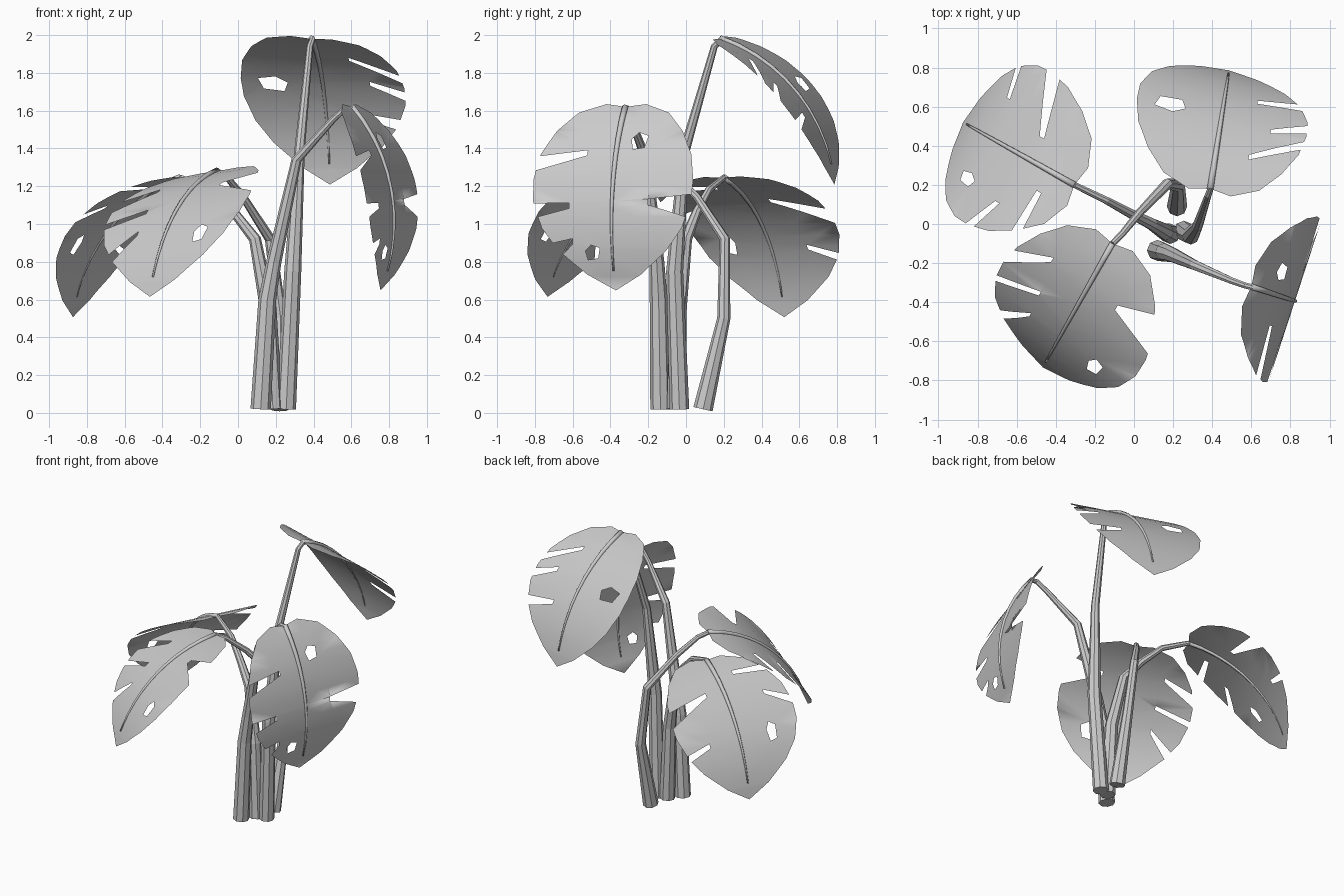
import bpy, bmesh, math
from mathutils import Vector
from mathutils.geometry import delaunay_2d_cdt

if "Cube" in bpy.data.objects:
    bpy.data.objects.remove(bpy.data.objects["Cube"])

LENGTH = 1.04
BEND = math.radians(65)
# half outline of a leaf: (distance from midrib, distance along midrib)
PROFILE = [(.11, -.02), (.25, .04), (.35, .16), (.42, .30), (.445, .44),
           (.44, .56), (.39, .70), (.30, .82), (.15, .95)]


def make_object(name, bm, smooth=False):
    me = bpy.data.meshes.new(name)
    for f in bm.faces:
        f.smooth = smooth
    bm.to_mesh(me)
    bm.free()
    ob = bpy.data.objects.new(name, me)
    bpy.context.collection.objects.link(ob)
    return ob


def tube(name, pts, radii, sides=8, smooth=False):
    pts = [Vector(p) for p in pts]
    bm = bmesh.new()
    rings, prev, side = [], None, None
    for i, p in enumerate(pts):
        a, b = pts[max(i - 1, 0)], pts[min(i + 1, len(pts) - 1)]
        t = (b - a).normalized()
        if prev is None:
            side = t.orthogonal().normalized()
        else:
            side = prev.rotation_difference(t) @ side
        other, prev = t.cross(side), t
        rings.append([bm.verts.new(p + radii[i] * (
            side * math.cos(2 * math.pi * k / sides) + other * math.sin(2 * math.pi * k / sides)))
            for k in range(sides)])
    for r, q in zip(rings, rings[1:]):
        for k in range(sides):
            n = (k + 1) % sides
            bm.faces.new((r[k], r[n], q[n], q[k]))
    bm.faces.new(rings[0][::-1])
    bm.faces.new(rings[-1])
    return make_object(name, bm, smooth)


def edge_at(s):
    for (u0, s0), (u1, s1) in zip(PROFILE, PROFILE[1:]):
        if s0 <= s <= s1:
            return u0 + (u1 - u0) * (s - s0) / (s1 - s0)
    return .1


def half_outline(sign, slots):
    # walk from base to tip, detouring inwards at each slot
    items = [(s, [(u, s)]) for u, s in PROFILE
             if not any(a <= s <= b for a, b, _, _ in slots)]
    for a, b, ui, si in slots:
        items.append((a, [(edge_at(a), a), (ui, si - .014), (ui, si + .016), (edge_at(b), b)]))
    items.sort(key=lambda i: i[0])
    return [Vector((sign * u, s)) for _, group in items for u, s in group]


def leaf(name, base, heading, start, roll, right, left, holes):
    base = Vector(base)
    h = Vector((heading[0], heading[1], 0)).normalized()
    across = Vector((h.y, -h.x, 0))
    up = Vector((0, 0, 1))
    t0, k, roll = math.radians(start), -BEND / LENGTH, math.radians(roll)

    def place(u, s, lift=0):
        # arc along the midrib, then sideways with roll
        t = t0 + k * s
        x = (math.sin(t) - math.sin(t0)) / k
        z = (math.cos(t0) - math.cos(t)) / k
        n = up * math.cos(t) - h * math.sin(t)
        return base + h * x + up * z + across * (u * math.cos(roll)) + n * (u * math.sin(roll) + lift)

    loop = [Vector((0, 0))] + half_outline(1, right) + [Vector((0, LENGTH))] + half_outline(-1, left)[::-1]
    verts, edges = list(loop), [(i, (i + 1) % len(loop)) for i in range(len(loop))]
    hole_ids = []
    for u, s, w, d in holes:
        b = len(verts)
        verts += [Vector((u + w * p, s + d * q)) for p, q in
                  ((-.5, -.3), (.1, -.5), (.5, -.1), (.35, .5), (-.35, .4))]
        edges += [(b + i, b + (i + 1) % 5) for i in range(5)]
        hole_ids.append(set(range(b, b + 5)))
    vs, _, fs, orig, _, _ = delaunay_2d_cdt(verts, edges, [], 1, 1e-5)
    bm = bmesh.new()
    bv = [bm.verts.new((v.x, v.y, 0)) for v in vs]
    for f in fs:
        ids = [set(orig[i]) for i in f]
        if any(all(i & hole for i in ids) for hole in hole_ids):
            continue
        bm.faces.new([bv[i] for i in f])
    # cross cuts so the blade can bend smoothly
    cuts = [((0, i * .08, 0), (0, 1, 0)) for i in range(1, 13)]
    cuts += [((u, 0, 0), (1, 0, 0)) for u in (-.2, 0, .2)]
    for co, no in cuts:
        bmesh.ops.bisect_plane(bm, geom=bm.verts[:] + bm.edges[:] + bm.faces[:],
                               plane_co=co, plane_no=no)
    bmesh.ops.recalc_face_normals(bm, faces=bm.faces[:])
    for v in bm.verts:
        v.co = place(v.co.x, v.co.y)
    bm.normal_update()
    if sum(f.normal.dot(up + h) for f in bm.faces) < 0:
        bmesh.ops.reverse_faces(bm, faces=bm.faces[:])
    make_object(name, bm, True)
    # midrib along the leaf
    n = 9
    tube(name + "_midrib", [place(0, .93 * i / n, .003) for i in range(n + 1)],
         [.017 - .012 * i / n for i in range(n + 1)], 6, True)


# leaves: base, heading, start angle, roll, slots on each side, holes
leaf("top_leaf", (.39, .18, 1.98), (.157, .987), -19, -5,
     [(.34, .40, .17, .22), (.47, .53, .26, .42), (.66, .72, .17, .64)], [],
     [(-.27, .46, .16, .10)])
leaf("right_leaf", (.60, -.32, 1.62), (.945, -.31), -48, 0,
     [(.31, .39, .16, .29), (.57, .64, .24, .58), (.78, .84, .22, .77)],
     [(.52, .64, .20, .56)],
     [(-.12, .22, .09, .10), (.11, .83, .08, .08)])
leaf("left_leaf", (-.305, .20, 1.245), (-.87, .49), -16, 1,
     [(.37, .48, .13, .29), (.68, .72, .22, .64)],
     [(.13, .18, .12, .15), (.40, .46, .27, .34)],
     [(-.24, .62, .07, .13)])
leaf("front_leaf", (-.11, -.10, 1.28), (-.49, -.87), -10, -8,
     [(.33, .43, .23, .25), (.54, .58, .20, .47), (.77, .82, .19, .64)],
     [(.20, .40, .18, .28)],
     [(-.23, .68, .08, .11)])

# stems
tube("top_stem", [(.255, -.035, .02), (.29, -.06, .75), (.325, -.01, 1.38), (.38, .15, 1.94), (.395, .19, 1.98)],
     [.052, .045, .028, .018, .016])
tube("right_stem", [(.12, -.135, .02), (.155, -.145, .60), (.19, -.155, .80), (.31, -.21, 1.34),
                    (.50, -.29, 1.55), (.57, -.315, 1.615), (.61, -.325, 1.615)],
     [.054, .047, .040, .027, .018, .016, .016])
tube("left_stem", [(.185, -.05, .02), (.16, -.04, .55), (.09, 0, .92), (-.02, .055, 1.06),
                   (-.14, .12, 1.18), (-.305, .20, 1.245)],
     [.052, .044, .032, .025, .020, .016])
tube("back_stem", [(.22, .09, .02), (.225, .20, .50), (.17, .205, .92), (.03, .06, 1.14),
                   (-.06, -.05, 1.25), (-.11, -.10, 1.28)],
     [.052, .035, .028, .021, .017, .016])
